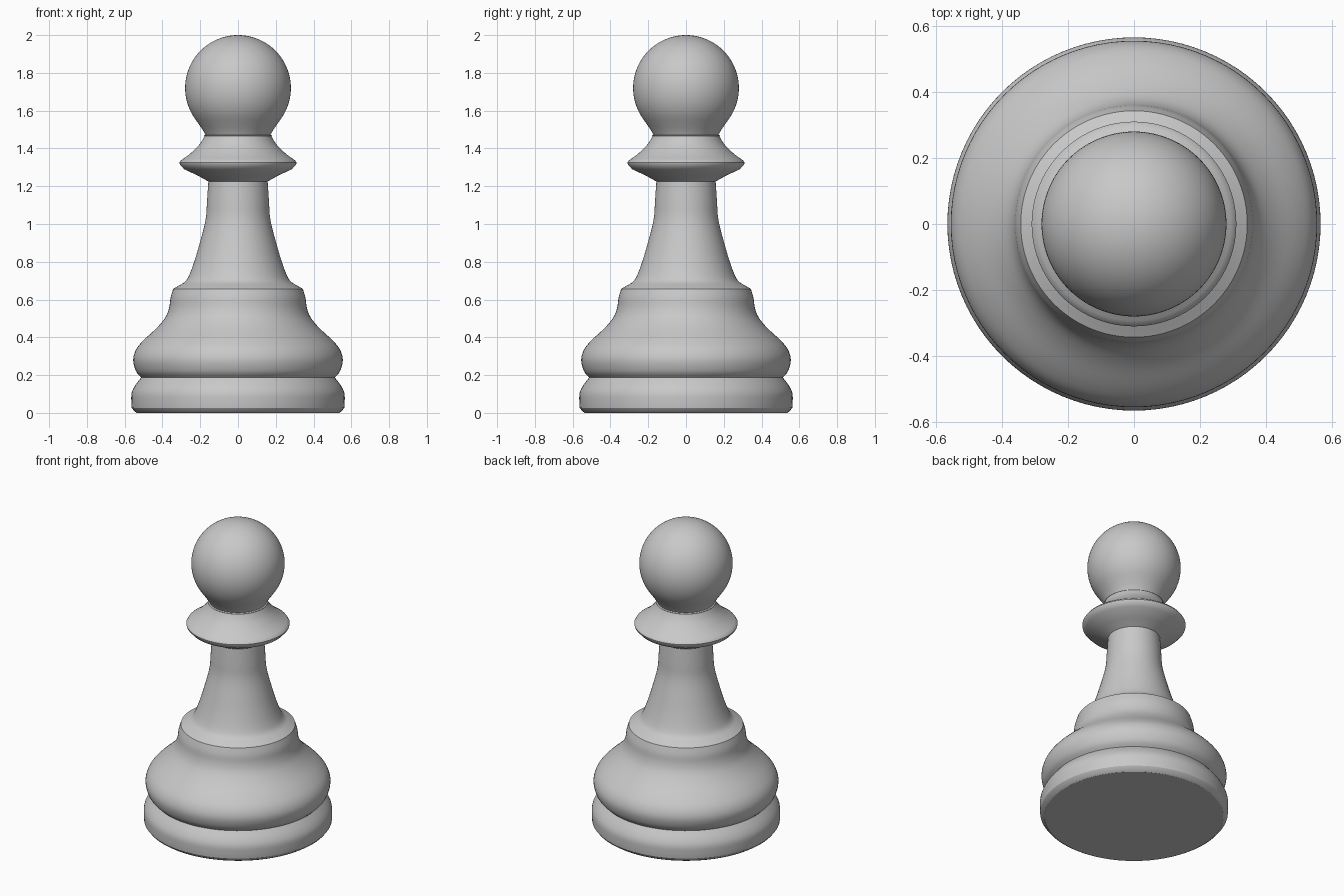
import bpy, bmesh, math

if "Cube" in bpy.data.objects:
    bpy.data.objects.remove(bpy.data.objects["Cube"], do_unlink=True)

SIDES = 96

grey = bpy.data.materials.new("plain grey")
grey.use_nodes = True
colour = (0.58, 0.58, 0.58, 1)
grey.diffuse_color = colour
grey.node_tree.nodes["Principled BSDF"].inputs["Base Color"].default_value = colour


def smooth_curve(points, steps=4):
    """Round a radius/height profile, keeping its end points."""
    padded = [points[0]] + points + [points[-1]]
    out = []
    for a, b, c, d in zip(padded, padded[1:], padded[2:], padded[3:]):
        for i in range(steps):
            t = i / steps
            out.append(tuple(
                0.5 * (2 * q + (r - p) * t + (2 * p - 5 * q + 4 * r - s) * t**2
                       + (3 * q - p - 3 * r + s) * t**3)
                for p, q, r, s in zip(a, b, c, d)))
    return out + [points[-1]]


def turned(name, profile):
    """Spin a radius/height profile around the z axis."""
    bm = bmesh.new()
    verts = [bm.verts.new((r, 0, z)) for r, z in profile]
    edges = [bm.edges.new(pair) for pair in zip(verts, verts[1:])]
    bmesh.ops.spin(bm, geom=verts + edges, axis=(0, 0, 1), cent=(0, 0, 0),
                   angle=2 * math.pi, steps=SIDES, use_duplicate=False)
    bmesh.ops.remove_doubles(bm, verts=bm.verts, dist=0.0001)
    bmesh.ops.recalc_face_normals(bm, faces=bm.faces)
    # Open shells must face outward
    if sum(f.normal.dot(f.calc_center_median()) * f.calc_area() for f in bm.faces) < 0:
        bmesh.ops.reverse_faces(bm, faces=bm.faces)
    mesh = bpy.data.meshes.new(name)
    bm.to_mesh(mesh)
    bm.free()
    for poly in mesh.polygons:
        poly.use_smooth = True
    mesh.set_sharp_from_angle(angle=math.radians(32))
    mesh.materials.append(grey)
    obj = bpy.data.objects.new(name, mesh)
    bpy.context.collection.objects.link(obj)
    return obj


# Foot with a flat underside and a small bevel
turned("foot", [(0, 0), (0.535, 0), (0.55, 0.01)] + smooth_curve(
    [(0.563, 0.027), (0.565, 0.06), (0.563, 0.105), (0.545, 0.145), (0.512, 0.188)]))

# Bulging body narrowing to an upright shoulder
turned("body", smooth_curve(
    [(0.512, 0.188), (0.54, 0.22), (0.555, 0.28), (0.54, 0.335), (0.50, 0.385),
     (0.43, 0.45), (0.385, 0.505), (0.365, 0.555), (0.357, 0.61), (0.343, 0.657)]))

# Stem with flared lower end
turned("stem", smooth_curve(
    [(0.343, 0.657), (0.315, 0.673), (0.28, 0.695), (0.258, 0.73), (0.232, 0.80),
     (0.205, 0.89), (0.172, 1.02), (0.164, 1.12), (0.157, 1.225)]))

# Collar with a sharp rim
turned("collar", [(0.157, 1.225), (0.21, 1.255), (0.285, 1.29), (0.308, 1.315),
                  (0.31, 1.325)] + smooth_curve(
    [(0.302, 1.337), (0.25, 1.375), (0.205, 1.42), (0.18, 1.46), (0.18, 1.468)]))

# Ball head blending into a short neck
ball = [(0.28 * math.cos(a), 1.72 + 0.28 * math.sin(a))
        for a in (math.radians(-36 + 126 * i / 32) for i in range(33))]
ball[-1] = (0, 2)
turned("head", [(0.18, 1.468), (0.172, 1.472)] + smooth_curve(
    [(0.172, 1.472), (0.19, 1.503), ball[0]])[1:] + ball[1:])
